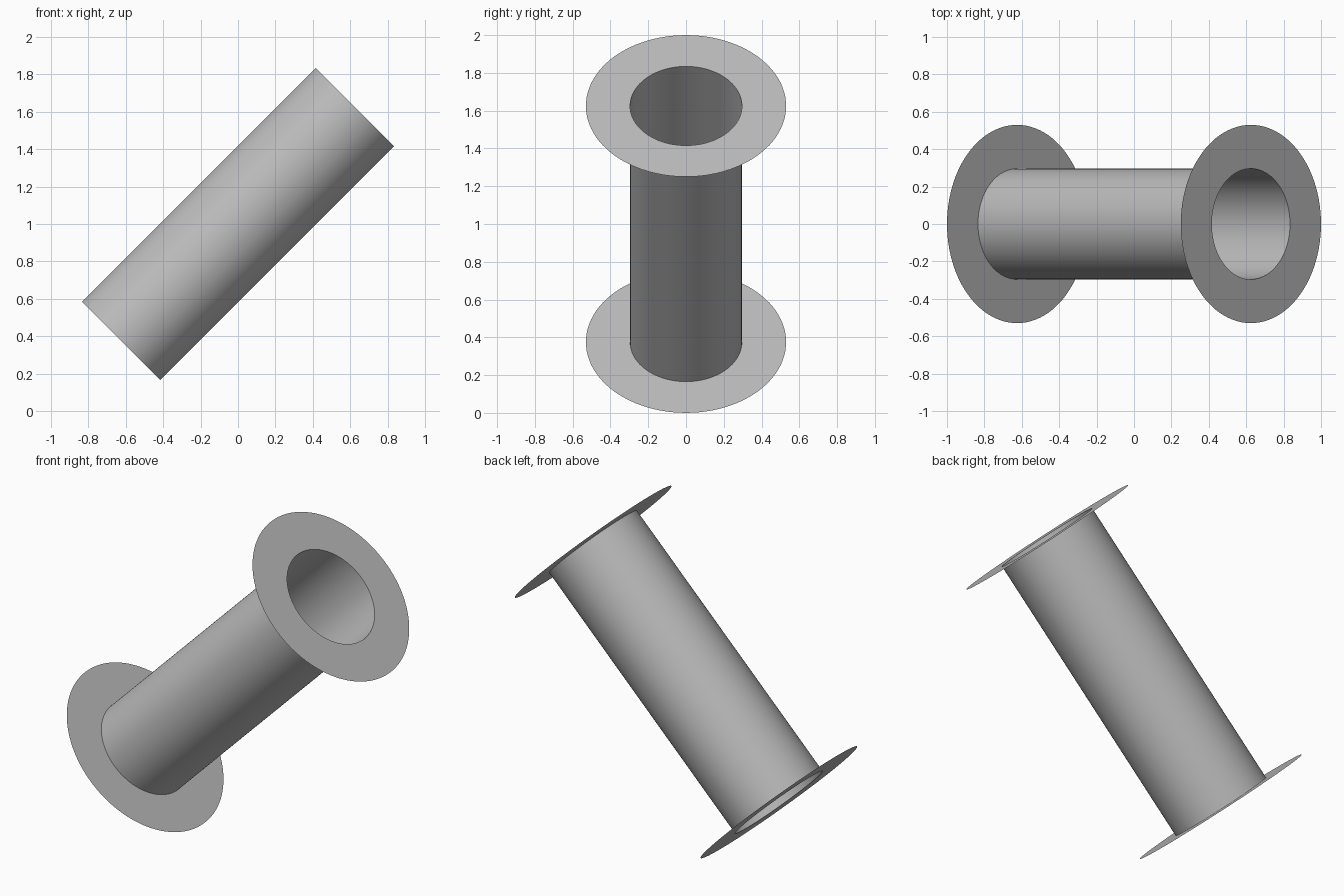
import bpy
import bmesh
from math import cos, sin, pi, sqrt
from mathutils import Matrix, Vector

SEGMENTS = 96
BORE_R = 0.296
FLANGE_R = 0.53
HALF_LENGTH = 0.625 * sqrt(2)

default_cube = bpy.data.objects.get("Cube")
if default_cube:
    bpy.data.objects.remove(default_cube, do_unlink=True)

grey = bpy.data.materials.new("plain grey")
grey.use_nodes = True
colour = (0.5, 0.5, 0.5, 1)
grey.diffuse_color = colour
grey.node_tree.nodes["Principled BSDF"].inputs["Base Color"].default_value = colour

# The spool axis leans 45 degrees towards +x, centred one unit up
PLACEMENT = Matrix.Translation((0, 0, 1)) @ Matrix.Rotation(pi / 4, 4, "Y")


def ring_sheet(name, start, end):
    """Sheet spanning two circles, each given as (radius, height on the axis)."""
    bm = bmesh.new()
    rings = []
    for radius, height in (start, end):
        rings.append([
            bm.verts.new(PLACEMENT @ Vector((radius * cos(a), radius * sin(a), height)))
            for a in (2 * pi * i / SEGMENTS for i in range(SEGMENTS))
        ])
    first, second = rings
    for i in range(SEGMENTS):
        j = (i + 1) % SEGMENTS
        bm.faces.new((first[i], first[j], second[j], second[i]))
    mesh = bpy.data.meshes.new(name)
    bm.to_mesh(mesh)
    bm.free()
    mesh.materials.append(grey)
    obj = bpy.data.objects.new(name, mesh)
    bpy.context.collection.objects.link(obj)
    return obj


# Open tube
tube = ring_sheet("tube_wall", (BORE_R, -HALF_LENGTH), (BORE_R, HALF_LENGTH))
tube.data.shade_smooth()

# Flat flanges around both mouths, facing outwards
ring_sheet("upper_flange", (FLANGE_R, HALF_LENGTH), (BORE_R, HALF_LENGTH))
ring_sheet("lower_flange", (BORE_R, -HALF_LENGTH), (FLANGE_R, -HALF_LENGTH))
